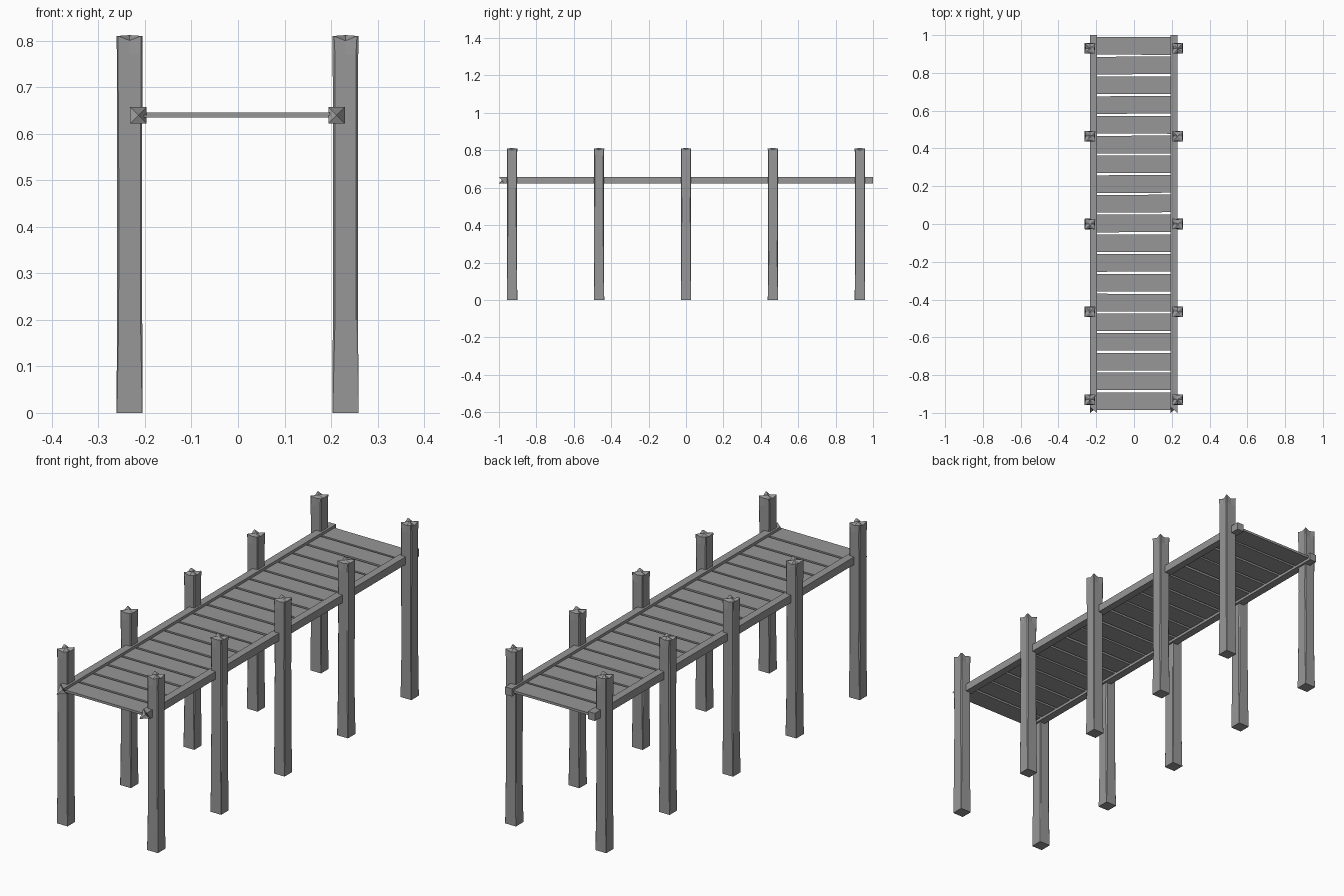
import bpy, bmesh, random
from mathutils import Vector

random.seed(4)
cube = bpy.data.objects.get("Cube")
if cube:
    bpy.data.objects.remove(cube, do_unlink=True)

grey = bpy.data.materials.new("weathered grey")
grey.use_nodes = True
colour = (0.31, 0.31, 0.31, 1)
grey.diffuse_color = colour
grey.node_tree.nodes["Principled BSDF"].inputs["Base Color"].default_value = colour


def finish(name, bm, location):
    """Turn a bmesh into a named object."""
    bmesh.ops.recalc_face_normals(bm, faces=bm.faces)
    mesh = bpy.data.meshes.new(name)
    bm.to_mesh(mesh)
    bm.free()
    mesh.materials.append(grey)
    obj = bpy.data.objects.new(name, mesh)
    obj.location = location
    bpy.context.collection.objects.link(obj)
    return obj


def skin(bm, rings):
    """Bridge successive rings of vertices with quads."""
    n = len(rings[0])
    for low, high in zip(rings, rings[1:]):
        for i in range(n):
            j = (i + 1) % n
            bm.faces.new((low[i], low[j], high[j], high[i]))


def fan(bm, ring, tip):
    """Close a ring with triangles around a tip."""
    centre = bm.verts.new(tip)
    for i in range(len(ring)):
        bm.faces.new((ring[i], ring[(i + 1) % len(ring)], centre))


def make_post(name, x, y):
    """Square post with worn corners and a chipped, wavy top."""
    half = 0.028
    bm = bmesh.new()
    rings = []
    for z, waist, wear in ((0, 1, 0.001), (0.2, 0.97, 0.004),
                           (0.5, 0.96, 0.005), (0.77, 0.98, 0.004), (0.81, 1, 0.003)):
        ring = []
        r = half * waist
        for side in (Vector((1, 0, 0)), Vector((0, 1, 0)),
                     Vector((-1, 0, 0)), Vector((0, -1, 0))):
            along = Vector((-side.y, side.x, 0))
            cut = wear * random.uniform(0.6, 1.3)
            for step in (-1, 0, 1):
                p = side * r + along * step * (r - cut)
                p.z = z
                if z > 0.8 and step == 0:
                    p.z -= random.uniform(0.005, 0.011)
                    p -= side * 0.004
                ring.append(bm.verts.new(p))
        rings.append(ring)
    skin(bm, rings)
    bm.faces.new(rings[0])
    fan(bm, rings[-1], (0, 0, 0.812))
    return finish(name, bm, (x, y, 0))


def make_rail(name, x):
    """Long square rail, sawn at the back and splintered at the front."""
    half = 0.0178
    corners = ((-1, -1), (1, -1), (1, 1), (-1, 1))
    bm = bmesh.new()
    back = [bm.verts.new((a * half, 1, b * half)) for a, b in corners]
    front = [bm.verts.new((a * half, -0.985 - 0.015 * a * b, b * half)) for a, b in corners]
    skin(bm, [back, front])
    bm.faces.new(back)
    fan(bm, front, (0, -0.982, 0))
    return finish(name, bm, (x, 0, 0.64))


def make_plank(name, y):
    """Thin deck board with slightly uneven edges."""
    bm = bmesh.new()
    bmesh.ops.create_cube(bm, size=1)
    for v in bm.verts:
        v.co.x *= 0.4
        v.co.y *= 0.093
        v.co.z *= 0.011
    lean = random.uniform(-0.002, 0.002)
    for v in bm.verts:
        if v.co.x > 0:
            v.co.y += lean
    return finish(name, bm, (-0.002, y, 0.64))


# Five pairs of posts, with a rail along each side
for side, x in (("left", 0.231), ("right", -0.233)):
    for k in range(5):
        make_post(f"{side}_post_{k + 1}", x, -0.93 + 0.465 * k)
    make_rail(f"{side}_rail", 0.212 if x > 0 else -0.214)

# Deck boards
for k in range(19):
    make_plank(f"plank_{k + 1}", -0.938 + 0.1045 * k)
